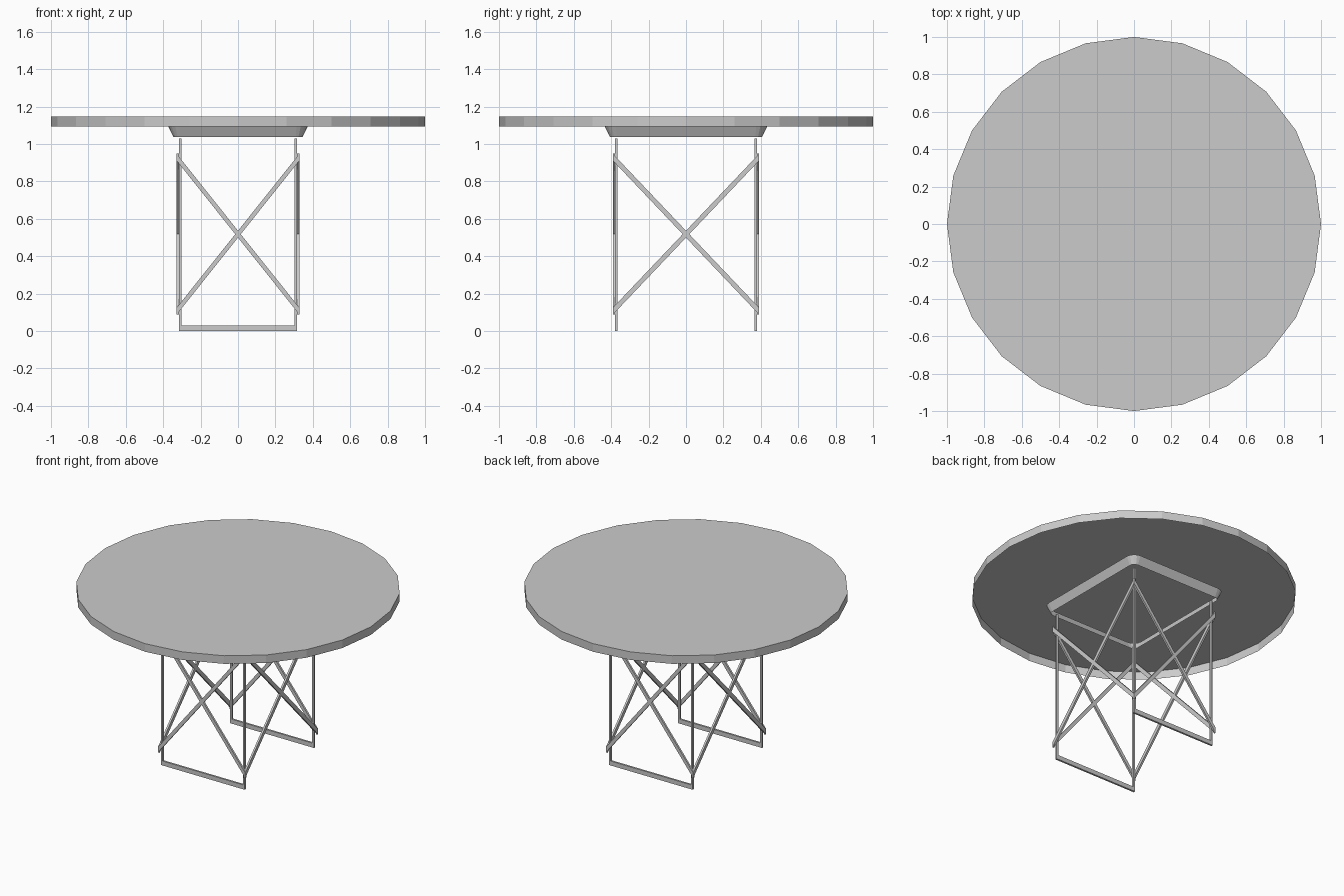
import bpy
import bmesh
import math

cube = bpy.data.objects.get("Cube")
if cube:
    bpy.data.objects.remove(cube)

grey = bpy.data.materials.new("light_grey")
grey.use_nodes = True
colour = (0.6, 0.6, 0.6, 1)
grey.diffuse_color = colour
grey.node_tree.nodes["Principled BSDF"].inputs["Base Color"].default_value = colour

BAR = 0.013                    # thickness of the metal bars
LEG_X, LEG_Y = 0.309, 0.372    # leg centres
TOP_Z, RIM_Z, APRON_Z, LEG_TOP = 1.147, 1.092, 1.038, 1.03


def finish(bm, name, centre=(0, 0, 0)):
    mesh = bpy.data.meshes.new(name)
    bm.to_mesh(mesh)
    bm.free()
    mesh.materials.append(grey)
    obj = bpy.data.objects.new(name, mesh)
    obj.location = centre
    bpy.context.collection.objects.link(obj)
    return obj


def box(name, centre, size, lean_x=0, lean_y=0):
    """A box whose height is sheared along x or y, keeping its ends upright."""
    bm = bmesh.new()
    bmesh.ops.create_cube(bm, size=1)
    bmesh.ops.scale(bm, vec=size, verts=bm.verts)
    for v in bm.verts:
        v.co.z += lean_x * v.co.x + lean_y * v.co.y
    return finish(bm, name, centre)


# Round faceted top: a thin shell with a turned-down rim, open underneath
bm = bmesh.new()
bmesh.ops.create_cone(bm, cap_ends=True, segments=24, radius1=1, radius2=1,
                      depth=TOP_Z - RIM_Z)
bottom = [f for f in bm.faces if f.normal.z < -0.9]
bmesh.ops.delete(bm, geom=bottom, context="FACES_ONLY")
finish(bm, "table_top", (0, 0, (TOP_Z + RIM_Z) / 2))


# Open sloping apron with rounded corners
def ring(bm, hx, hy, z, radius, steps=4):
    verts = []
    for corner, (sx, sy) in enumerate(((1, 1), (-1, 1), (-1, -1), (1, -1))):
        for i in range(steps + 1):
            a = (corner + i / steps) * math.pi / 2
            verts.append(bm.verts.new((sx * (hx - radius) + radius * math.cos(a),
                                       sy * (hy - radius) + radius * math.sin(a), z)))
    return verts


bm = bmesh.new()
lower = ring(bm, 0.345, 0.407, APRON_Z, 0.035)
upper = ring(bm, 0.372, 0.434, RIM_Z, 0.06)
for i in range(len(lower)):
    j = (i + 1) % len(lower)
    bm.faces.new((lower[i], lower[j], upper[j], upper[i]))
finish(bm, "apron")

# Legs and the foot bars joining them
for sy, end in ((-1, "front"), (1, "back")):
    for sx, side in ((1, "left"), (-1, "right")):
        box(f"{end}_{side}_leg", (sx * LEG_X, sy * LEG_Y, LEG_TOP / 2),
            (BAR, BAR, LEG_TOP))
    box(f"{end}_foot_bar", (0, sy * LEG_Y, 0.015), (2 * LEG_X + BAR, BAR, 0.03))

# Crossed braces with upright ends, fixed outside the legs on all four faces
LOW, HIGH, DEEP = 0.087, 0.948, 0.037
mid, rise = (LOW + HIGH) / 2, HIGH - LOW - DEEP
span_x, span_y = 2 * LEG_X + 3 * BAR, 2 * LEG_Y + 3 * BAR
for s in (1, -1):
    for lean, tag in ((1, "rising"), (-1, "falling")):
        box(f"{'back' if s > 0 else 'front'}_{tag}_brace",
            (0, s * (LEG_Y + BAR), mid), (span_x, BAR, DEEP),
            lean_x=lean * rise / span_x)
        box(f"{'left' if s > 0 else 'right'}_{tag}_brace",
            (s * (LEG_X + BAR), 0, mid), (BAR, span_y, DEEP),
            lean_y=lean * rise / span_y)
